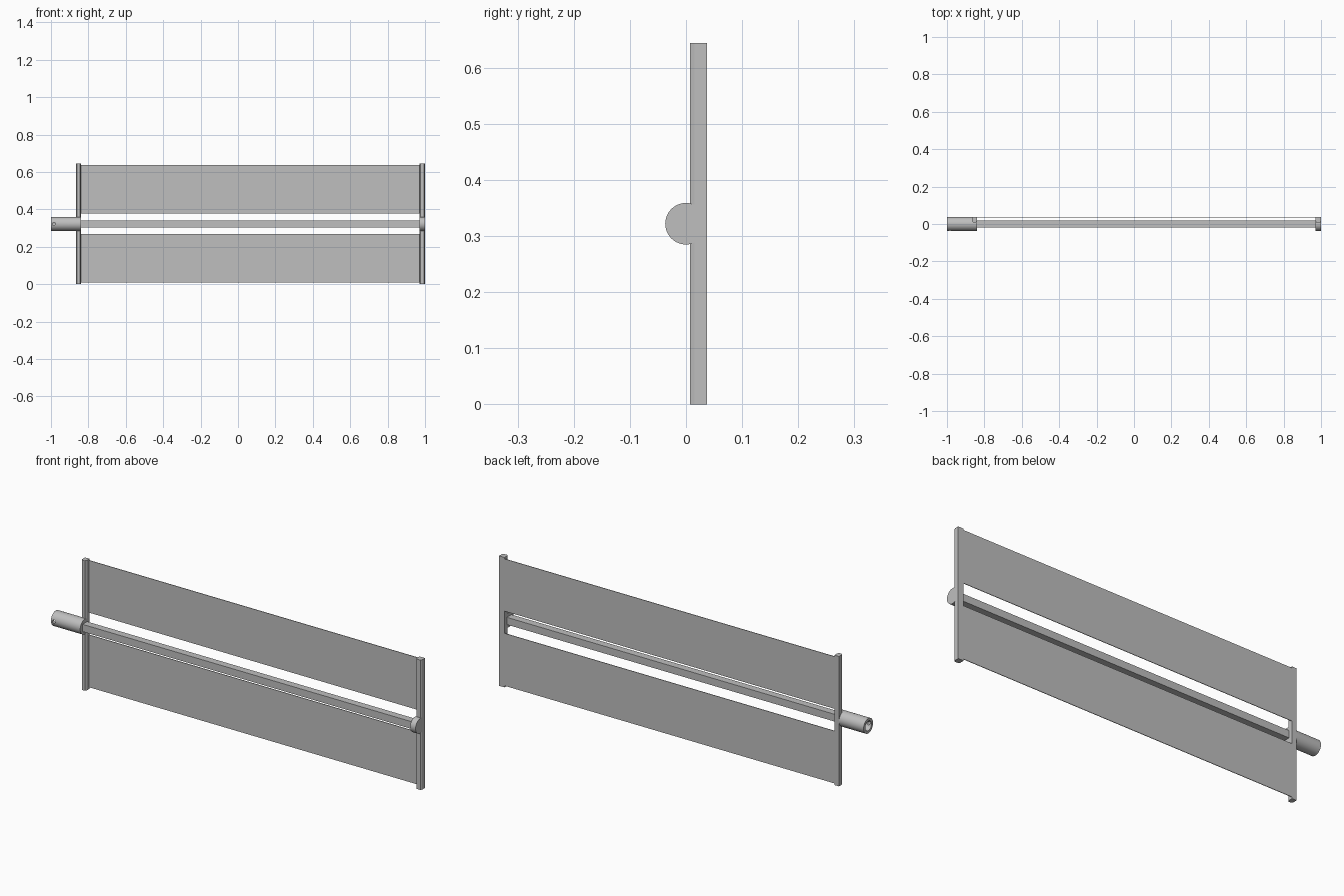
import bpy, bmesh, math
from mathutils import Matrix

cube = bpy.data.objects.get("Cube")
if cube:
    bpy.data.objects.remove(cube, do_unlink=True)

grey = bpy.data.materials.new("light grey")
grey.use_nodes = True
COLOUR = (0.52, 0.52, 0.52, 1)
grey.diffuse_color = COLOUR
grey.node_tree.nodes["Principled BSDF"].inputs["Base Color"].default_value = COLOUR

AXIS_Z = 0.322
HEIGHT = 0.644
RADIUS = 0.037
BACK = 0.037


def finish(bm, name):
    bmesh.ops.recalc_face_normals(bm, faces=bm.faces[:])
    mesh = bpy.data.meshes.new(name)
    bm.to_mesh(mesh)
    bm.free()
    mesh.materials.append(grey)
    obj = bpy.data.objects.new(name, mesh)
    bpy.context.scene.collection.objects.link(obj)
    return obj


def prism(name, points, z0, z1):
    """Extrude an outline in x, y from z0 up to z1."""
    bm = bmesh.new()
    face = bm.faces.new([bm.verts.new((x, y, z0)) for x, y in points])
    top = bmesh.ops.extrude_face_region(bm, geom=[face])["geom"]
    verts = [v for v in top if isinstance(v, bmesh.types.BMVert)]
    bmesh.ops.translate(bm, verts=verts, vec=(0, 0, z1 - z0))
    return finish(bm, name)


def box(name, x0, x1, y0, y1, z0, z1):
    return prism(name, [(x0, y0), (x1, y0), (x1, y1), (x0, y1)], z0, z1)


def cylinder(name, start, end, radius, axis="X", x=0):
    """Cylinder along X or Y at the axle height."""
    bm = bmesh.new()
    bmesh.ops.create_cone(bm, cap_ends=True, segments=48, radius1=radius,
                          radius2=radius, depth=end - start)
    mid = (start + end) / 2
    place = (mid, 0, AXIS_Z) if axis == "X" else (x, mid, AXIS_Z)
    turn = Matrix.Rotation(math.pi / 2, 4, "Y" if axis == "X" else "X")
    bm.transform(Matrix.Translation(place) @ turn)
    return finish(bm, name)


def smooth(obj):
    bpy.ops.object.select_all(action="DESELECT")
    obj.select_set(True)
    bpy.context.view_layer.objects.active = obj
    bpy.ops.object.shade_smooth_by_angle(angle=math.radians(30))


def cut(obj, cutter):
    mod = obj.modifiers.new("cut", "BOOLEAN")
    mod.operation = "DIFFERENCE"
    mod.solver = "EXACT"
    mod.object = cutter
    cutter.hide_render = True
    cutter.hide_viewport = True
    cutter.display_type = "WIRE"


# End bars with chamfered front edges
for name, x0, x1 in (("right_end_bar", -0.865, -0.84), ("left_end_bar", 0.97, 1.0)):
    prism(name, [(x0, BACK), (x0, 0.015), (x0 + 0.005, 0.007),
                 (x1 - 0.005, 0.007), (x1, 0.015), (x1, BACK)], 0, HEIGHT)

# Thin panels, flush with the backs of the bars
for name, z0, z1 in (("lower_panel", 0.008, 0.268), ("upper_panel", 0.378, 0.637)):
    box(name, -0.85, 0.98, 0.034, BACK, z0, z1)

# Square axle and its round end cap
box("axle", -0.85, 0.98, -0.018, 0.018, AXIS_Z - 0.018, AXIS_Z + 0.018)
smooth(cylinder("end_cap", 0.97, 1.0, RADIUS))

# Hollow drive sleeve with a set screw hole in the front wall
sleeve = cylinder("drive_sleeve", -1.0, -0.84, RADIUS)
smooth(sleeve)
cut(sleeve, cylinder("bore_cutter", -1.05, -0.89, 0.024))
cut(sleeve, cylinder("screw_hole_cutter", -0.06, 0, 0.008, axis="Y", x=-0.984))
